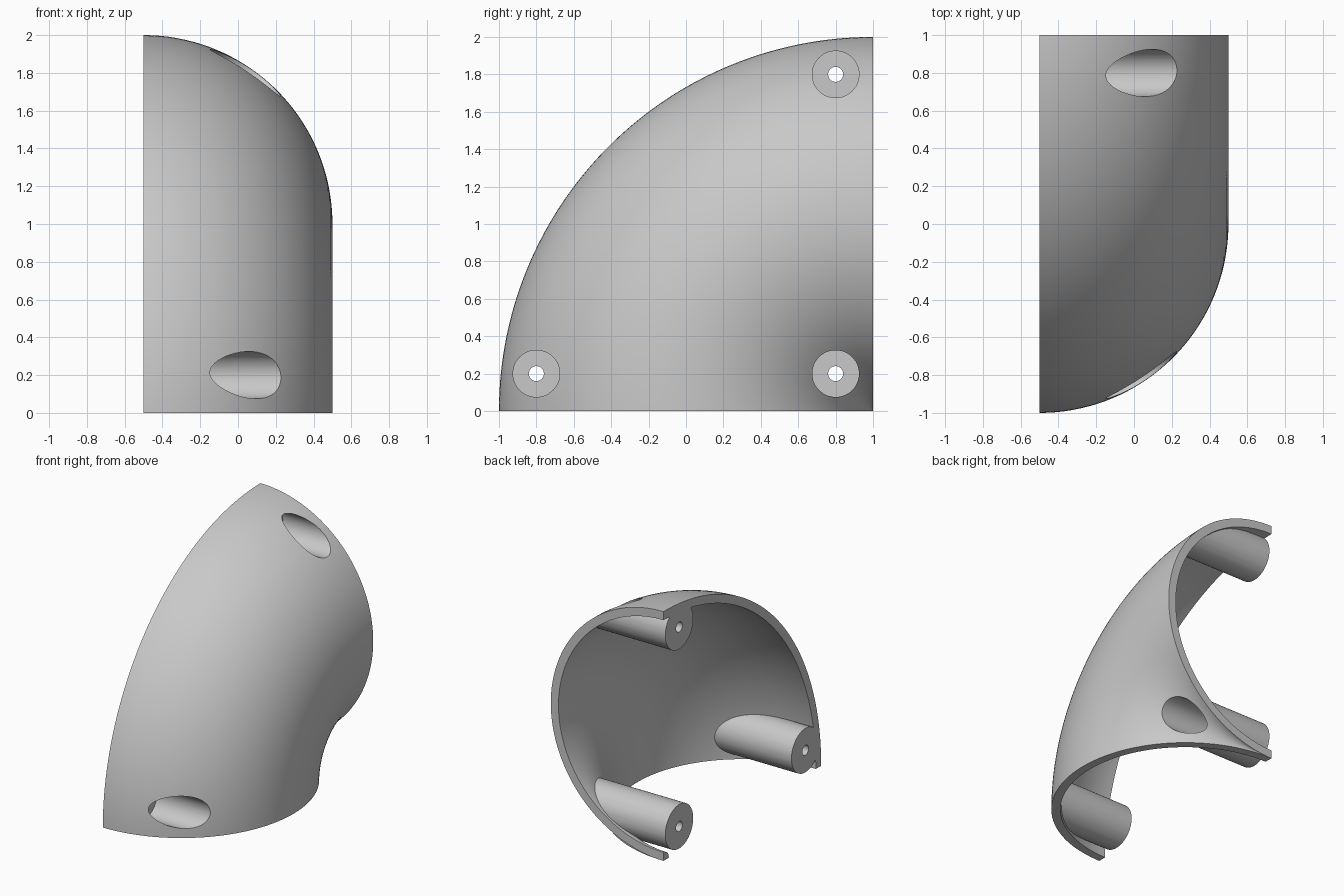
import bpy, bmesh
from math import sin, cos, pi, radians
from mathutils import Matrix

cube = bpy.data.objects.get("Cube")
if cube:
    bpy.data.objects.remove(cube, do_unlink=True)

CUT_X = -0.5          # flat open side of the half elbow
BEND = 1.0            # bend radius, about an axis along x at y=1, z=0
BOSSES = [(-0.8, 0.2), (0.8, 0.2), (0.8, 1.8)]

grey = bpy.data.materials.new("plain grey")
grey.use_nodes = True
colour = (0.58, 0.58, 0.58, 1)
grey.diffuse_color = colour
grey.node_tree.nodes["Principled BSDF"].inputs["Base Color"].default_value = colour


def add_object(name, bm):
    bmesh.ops.recalc_face_normals(bm, faces=bm.faces)
    mesh = bpy.data.meshes.new(name)
    bm.to_mesh(mesh)
    bm.free()
    mesh.materials.append(grey)
    obj = bpy.data.objects.new(name, mesh)
    bpy.context.collection.objects.link(obj)
    return obj


def half_elbow(name, radius, overshoot, extra_x, steps=72):
    """Half disc swept around the bend; overshoot extends it past its open faces."""
    profile = []
    for i in range(steps + 1):
        t = -pi / 2 + pi * i / steps
        profile.append((CUT_X + radius * cos(t), BEND + radius * sin(t)))
    if extra_x:
        profile.insert(0, (CUT_X - extra_x, BEND - radius))
        profile.append((CUT_X - extra_x, BEND + radius))
    bm = bmesh.new()
    rings = []
    for i in range(steps + 1):
        a = -overshoot + (pi / 2 + 2 * overshoot) * i / steps
        rings.append([bm.verts.new((x, 1 - r * cos(a), r * sin(a))) for x, r in profile])
    n = len(profile)
    for a, b in zip(rings, rings[1:]):
        for j in range(n):
            k = (j + 1) % n
            bm.faces.new((a[j], a[k], b[k], b[j]))
    bm.faces.new(rings[0])
    bm.faces.new(rings[-1])
    bmesh.ops.remove_doubles(bm, verts=bm.verts, dist=1e-5)
    return add_object(name, bm)


def rods(name, radius, x0, x1):
    """One cylinder along x at every screw position."""
    bm = bmesh.new()
    for y, z in BOSSES:
        place = Matrix.Translation(((x0 + x1) / 2, y, z)) @ Matrix.Rotation(pi / 2, 4, 'Y')
        bmesh.ops.create_cone(bm, cap_ends=True, segments=48, radius1=radius,
                              radius2=radius, depth=x1 - x0, matrix=place)
    return add_object(name, bm)


def subtract(target, cutter):
    mod = target.modifiers.new("cut", 'BOOLEAN')
    mod.operation = 'DIFFERENCE'
    mod.solver = 'EXACT'
    mod.object = cutter
    bpy.context.view_layer.update()
    graph = bpy.context.evaluated_depsgraph_get()
    result = bpy.data.meshes.new_from_object(target.evaluated_get(graph))
    target.modifiers.clear()
    target.data = result
    bpy.data.objects.remove(cutter, do_unlink=True)


# Solid outer form, and the cavity that leaves the screw bosses standing
shell = half_elbow("elbow_half_shell", 1.0, 0, 0)
cavity = half_elbow("cavity_cutter", 0.932, radians(8), 0.1)
subtract(cavity, rods("boss_cutter", 0.177, -0.8, 0.8))
subtract(shell, cavity)

# Counterbores from the curved side, then screw holes right through
subtract(shell, rods("counterbore_cutter", 0.125, -0.25, 0.8))
subtract(shell, rods("screw_hole_cutter", 0.04, -0.8, 0.8))

# Smooth curved surfaces with crisp rims
bpy.ops.object.select_all(action='DESELECT')
shell.select_set(True)
bpy.context.view_layer.objects.active = shell
bpy.ops.object.shade_smooth_by_angle(angle=radians(25))
